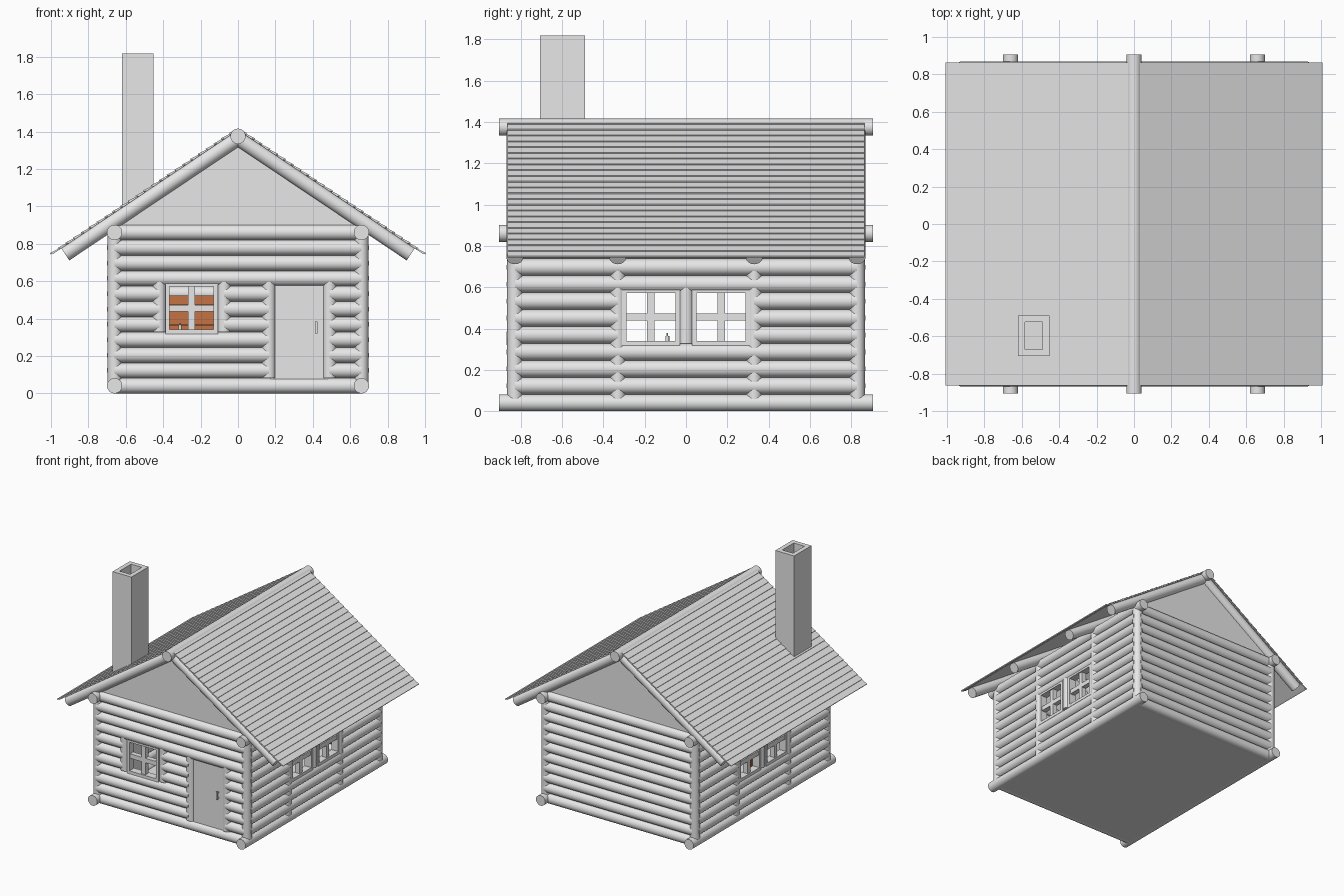
import bpy
import bmesh
import math
from mathutils import Vector, Matrix

if "Cube" in bpy.data.objects:
    bpy.data.objects.remove(bpy.data.objects["Cube"])


def material(name, rgb):
    m = bpy.data.materials.new(name)
    m.use_nodes = True
    m.diffuse_color = (*rgb, 1)
    m.node_tree.nodes["Principled BSDF"].inputs["Base Color"].default_value = (*rgb, 1)
    return m


GREY = material("pale grey", (0.8, 0.8, 0.8))
WOOD = material("orange wood", (0.55, 0.17, 0.06))

R = 0.041             # log radius
PITCH = 2 * R         # height of one course
HX, HY = 0.66, 0.828  # wall centre lines
TOP = R + 10 * PITCH  # centre of the top course
SLOPE = math.atan(0.67)
RIDGE = 1.365


def finish(name, bm, mat=GREY, smooth=False):
    me = bpy.data.meshes.new(name)
    bm.to_mesh(me)
    bm.free()
    me.materials.append(mat)
    ob = bpy.data.objects.new(name, me)
    bpy.context.scene.collection.objects.link(ob)
    if smooth:
        bpy.ops.object.select_all(action='DESELECT')
        ob.select_set(True)
        bpy.context.view_layer.objects.active = ob
        bpy.ops.object.shade_smooth_by_angle(angle=math.radians(35))
    return ob


def log(bm, a, b, r=R):
    a, b = Vector(a), Vector(b)
    d = b - a
    mat = Matrix.Translation((a + b) / 2) @ d.to_track_quat('Z', 'Y').to_matrix().to_4x4()
    bmesh.ops.create_cone(bm, cap_ends=True, segments=24, radius1=r, radius2=r,
                          depth=d.length, matrix=mat)


def box(bm, lo, hi, turn=None):
    lo, hi = Vector(lo), Vector(hi)
    mat = Matrix.Translation((lo + hi) / 2) @ Matrix.Diagonal((*(hi - lo), 1))
    bmesh.ops.create_cube(bm, size=1, matrix=turn @ mat if turn else mat)


def prism(bm, outline, y0, y1):
    face = bm.faces.new([bm.verts.new((x, y0, z)) for x, z in outline])
    ext = bmesh.ops.extrude_face_region(bm, geom=[face])
    bmesh.ops.translate(bm, vec=(0, y1 - y0, 0),
                        verts=[v for v in ext["geom"] if isinstance(v, bmesh.types.BMVert)])
    bmesh.ops.recalc_face_normals(bm, faces=bm.faces)


def log_wall(name, place, half, openings, posts):
    """Stacked logs; openings are (start, end, first course, last course)."""
    bm = bmesh.new()
    for k in range(11):
        z = R + k * PITCH
        start = -half
        for a, b, first, last in openings:
            if first <= k <= last:
                log(bm, place(start, z), place(a, z))
                start = b
        log(bm, place(start, z), place(half, z))
    for t, first, last in posts:
        log(bm, place(t, R + first * PITCH), place(t, R + last * PITCH), 0.037)
    finish(name, bm, smooth=True)


def window(name, place, a, b, z0=0.317, z1=0.595):
    """Frame and cross bars around four open panes."""
    bm = bmesh.new()
    mid, zm = (a + b) / 2, (z0 + z1) / 2

    def bar(s0, s1, h0, h1, depth):
        p, q = place(s0, h0, -depth), place(s1, h1, depth)
        box(bm, [min(v) for v in zip(p, q)], [max(v) for v in zip(p, q)])
    for s in (a, b - 0.022):
        bar(s, s + 0.022, z0, z1, 0.03)
    for h in (z0, z1 - 0.024):
        bar(a, b, h, h + 0.024, 0.03)
    bar(mid - 0.018, mid + 0.018, z0, z1, 0.02)
    bar(a, b, zm - 0.018, zm + 0.018, 0.02)
    finish(name, bm)


def across(y):
    return lambda t, z, d=0: (t, y + d, z)


def along(x):
    return lambda t, z, d=0: (x + d, t, z)


# Walls and windows
log_wall("front_wall", across(-HY), HX, [(-0.42, -0.075, 4, 6), (0.165, 0.49, 1, 6)],
         [(-0.42, 3.5, 6.8), (-0.075, 3.5, 6.8), (0.165, 0.5, 6.8), (0.49, 0.5, 6.8)])
log_wall("back_wall", across(HY), HX, [], [])
window("front_window", across(-HY), -0.388, -0.108)
for side, x in (("left", HX), ("right", -HX)):
    log_wall(side + "_wall", along(x), HY, [(-0.33, 0.33, 4, 6)],
             [(-0.33, 0, 10), (0, 3.5, 6.8), (0.33, 0, 10)])
    window(side + "_front_window", along(x), -0.31, -0.03)
    window(side + "_back_window", along(x), 0.03, 0.31)

# Corner posts, long sills, wall plates and ridge beam
bm = bmesh.new()
for x in (-HX, HX):
    for y in (-HY, HY):
        log(bm, (x, y, R), (x, y, TOP), 0.037)
    for z in (R, TOP):
        log(bm, (x, -0.905, z), (x, 0.905, z))
log(bm, (0, -0.905, 1.375), (0, 0.905, 1.375))
finish("frame_beams", bm, smooth=True)

# Rafters
bm = bmesh.new()
for y in (-HY, -0.33, 0.33, HY):
    for s in (-1, 1):
        log(bm, (0, y, RIDGE), (s * 0.925, y, RIDGE - 0.925 * math.tan(SLOPE)))
finish("rafters", bm, smooth=True)

# Gable panels
bm = bmesh.new()
for y in (-HY, HY):
    prism(bm, [(-HX, TOP), (HX, TOP), (HX, 0.92), (0, RIDGE), (-HX, 0.92)], y - 0.01, y + 0.01)
finish("gable_panels", bm)

# Lapped roof boards
BOARDS = 24
bm = bmesh.new()
step = 1 / BOARDS
for s in (-1, 1):
    for i in range(BOARDS):
        x = i * step
        origin = Matrix.Translation((s * x, 0, 1.408 - x * math.tan(SLOPE)))
        turn = origin @ Matrix.Rotation(s * (SLOPE - 0.12), 4, 'Y')
        length = step / math.cos(SLOPE)
        box(bm, (min(0, s * length), -0.863, 0), (max(0, s * length), 0.863, 0.008), turn)
    # Thin deck under the boards
    deck = Matrix.Translation((0, 0, 1.408)) @ Matrix.Rotation(s * SLOPE, 4, 'Y')
    reach = 0.99 / math.cos(SLOPE)
    box(bm, (min(0, s * reach), -0.86, 0), (max(0, s * reach), 0.86, 0.004), deck)
finish("roof_boards", bm)

# Hollow chimney
bm = bmesh.new()
x0, x1, y0, y1, wall = -0.62, -0.453, -0.707, -0.489, 0.036
for xa, xb in ((x0, x0 + wall), (x1 - wall, x1)):
    box(bm, (xa, y0, 0.04), (xb, y1, 1.818))
for ya, yb in ((y0, y0 + wall), (y1 - wall, y1)):
    box(bm, (x0 + wall, ya, 0.04), (x1 - wall, yb, 1.818))
finish("chimney", bm)

# Door and handle
bm = bmesh.new()
box(bm, (0.175, -0.845, 0.07), (0.48, -0.815, 0.585))
finish("door", bm)
bm = bmesh.new()
box(bm, (0.413, -0.868, 0.32), (0.425, -0.86, 0.385))
for z in (0.325, 0.37):
    box(bm, (0.415, -0.862, z), (0.423, -0.843, z + 0.01))
finish("door_handle", bm)

# Floor
bm = bmesh.new()
box(bm, (-HX, -HY, 0.002), (HX, HY, 0.05))
finish("floor", bm)

# Cupboard against the back wall, table and bottle
bm = bmesh.new()
box(bm, (-0.46, 0.58, 0.05), (-0.04, 0.78, 0.525))
for z in (0.36, 0.47):
    box(bm, (-0.47, 0.57, z), (-0.03, 0.58, z + 0.008))
finish("cupboard", bm, WOOD)
bm = bmesh.new()
box(bm, (-0.45, -0.25, 0.31), (-0.1, 0.2, 0.335))
for x in (-0.43, -0.14):
    for y in (-0.23, 0.16):
        box(bm, (x, y, 0.05), (x + 0.02, y + 0.02, 0.31))
finish("table", bm, WOOD)
bm = bmesh.new()
log(bm, (-0.31, -0.09, 0.335), (-0.31, -0.09, 0.365), 0.009)
log(bm, (-0.31, -0.09, 0.365), (-0.31, -0.09, 0.378), 0.004)
finish("bottle", bm, smooth=True)
